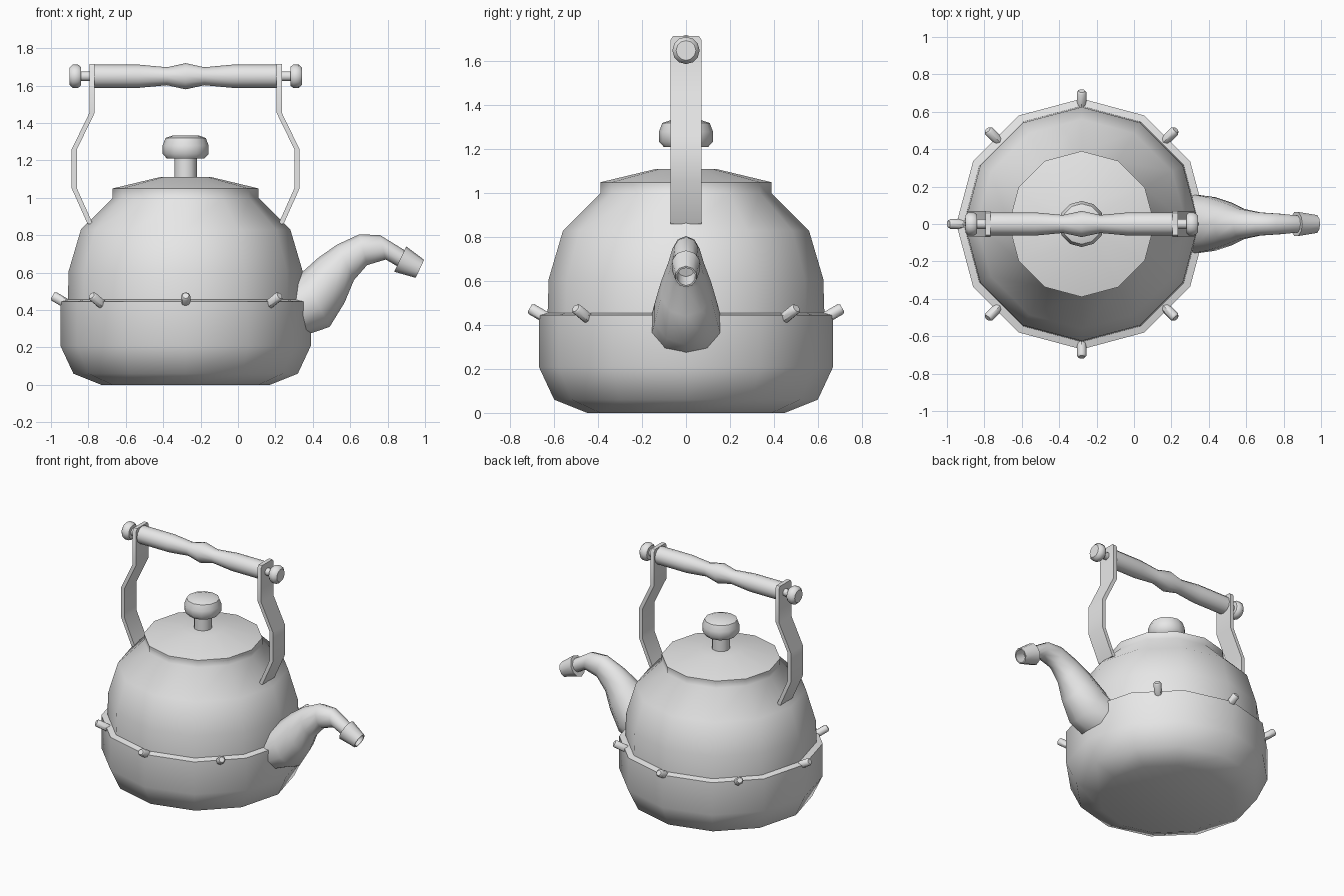
import bpy, bmesh
from math import sin, cos, pi, radians
from mathutils import Vector, Matrix

cube = bpy.data.objects.get("Cube")
if cube:
    bpy.data.objects.remove(cube, do_unlink=True)

CX = -0.28  # axis of the pot
SIDES = 12

metal = bpy.data.materials.new("plain grey")
metal.use_nodes = True
metal.diffuse_color = (0.8, 0.8, 0.8, 1)
metal.node_tree.nodes["Principled BSDF"].inputs["Base Color"].default_value = (0.8, 0.8, 0.8, 1)


def loft(name, rings, angle=45):
    """Skin a row of equal point rings and cap both ends."""
    bm = bmesh.new()
    loops = [[bm.verts.new(p) for p in ring] for ring in rings]
    n = len(loops[0])
    for a, b in zip(loops, loops[1:]):
        for i in range(n):
            j = (i + 1) % n
            bm.faces.new((a[i], a[j], b[j], b[i]))
    bm.faces.new(loops[0][::-1])
    bm.faces.new(loops[-1])
    bmesh.ops.recalc_face_normals(bm, faces=bm.faces)
    mesh = bpy.data.meshes.new(name)
    bm.to_mesh(mesh)
    bm.free()
    mesh.materials.append(metal)
    obj = bpy.data.objects.new(name, mesh)
    bpy.context.collection.objects.link(obj)
    bpy.ops.object.select_all(action='DESELECT')
    obj.select_set(True)
    bpy.context.view_layer.objects.active = obj
    bpy.ops.object.shade_smooth_by_angle(angle=radians(angle))
    return obj


def lathe(name, profile, matrix=None, n=SIDES):
    """Turn (radius, height) pairs about z, then place the result."""
    m = matrix or Matrix.Translation((CX, 0, 0))
    return loft(name, [[m @ Vector((r * cos(2 * pi * i / n), r * sin(2 * pi * i / n), h))
                        for i in range(n)] for r, h in profile])


def tube(name, sections, n=10):
    """Skin ovals given by lower point, upper point and half width."""
    rings = []
    for x0, z0, x1, z1, w in sections:
        low, high = Vector((x0, 0, z0)), Vector((x1, 0, z1))
        mid, half = (low + high) / 2, (high - low) / 2
        rings.append([mid + half * cos(2 * pi * i / n) + Vector((0, w * sin(2 * pi * i / n), 0))
                      for i in range(n)])
    return loft(name, rings)


# Pot, lid and lid knob
lathe("pot_body", [(0.45, 0), (0.60, 0.06), (0.67, 0.21), (0.67, 0.445), (0.63, 0.455),
                   (0.625, 0.61), (0.56, 0.83), (0.39, 1.0), (0.39, 1.04)])
lathe("lid", [(0.39, 1.03), (0.39, 1.05), (0.14, 1.11)])
lathe("lid_stem", [(0.06, 1.09), (0.06, 1.22)])
lathe("lid_knob", [(0.10, 1.21), (0.123, 1.235), (0.123, 1.28), (0.108, 1.32), (0.07, 1.333)])

# Spout and its hollow tip
tube("spout", [(0.36, 0.265, 0.29, 0.54, 0.165), (0.49, 0.31, 0.34, 0.60, 0.15),
               (0.57, 0.44, 0.43, 0.68, 0.12), (0.62, 0.56, 0.53, 0.75, 0.085),
               (0.69, 0.64, 0.65, 0.805, 0.065), (0.79, 0.67, 0.76, 0.80, 0.058),
               (0.85, 0.635, 0.89, 0.72, 0.048)])
tube("spout_tip", [(0.835, 0.605, 0.90, 0.74, 0.068), (0.95, 0.572, 0.995, 0.668, 0.05),
                   (0.954, 0.58, 0.991, 0.66, 0.042), (0.885, 0.62, 0.92, 0.70, 0.042)])

# Studs round the shoulder, leaving a gap at the spout
for k in range(1, 8):
    place = (Matrix.Translation((CX, 0, 0)) @ Matrix.Rotation(k * pi / 4, 4, 'Z')
             @ Matrix.Translation((0.63, 0, 0.43)) @ Matrix.Rotation(radians(60), 4, 'Y'))
    lathe("shoulder_stud", [(0.026, 0), (0.026, 0.085), (0.018, 0.094)], place, n=8)

# Turned grip, mirrored about its middle
along_x = Matrix.Translation((CX, 0, 1.65)) @ Matrix.Rotation(pi / 2, 4, 'Y')
half_grip = [(0.062, 0.50), (0.062, 0.25), (0.048, 0.10)]
lathe("grip", [(r, -h) for r, h in half_grip] + [(0.07, 0)] + half_grip[::-1], along_x)
lathe("grip_axle", [(0.026, -0.58), (0.026, 0.58)], along_x)

# Bent straps and end knobs on both sides
strap_path = [(0.51, 0.86, 0.07), (0.595, 1.05, 0.07), (0.595, 1.26, 0.07),
              (0.50, 1.455, 0.07), (0.50, 1.70, 0.07), (0.50, 1.715, 0.06)]
for side, label in ((1, "left"), (-1, "right")):
    loft(label + "_strap", [[(CX + side * (x + dx), dy * w, z) for dx, dy in
                             ((-0.014, -1), (0.014, -1), (0.014, 1), (-0.014, 1))]
                            for x, z, w in strap_path])
    lathe(label + "_end_knob", [(r, side * h) for r, h in
          ((0.05, 0.56), (0.062, 0.575), (0.062, 0.605), (0.045, 0.622))], along_x)
